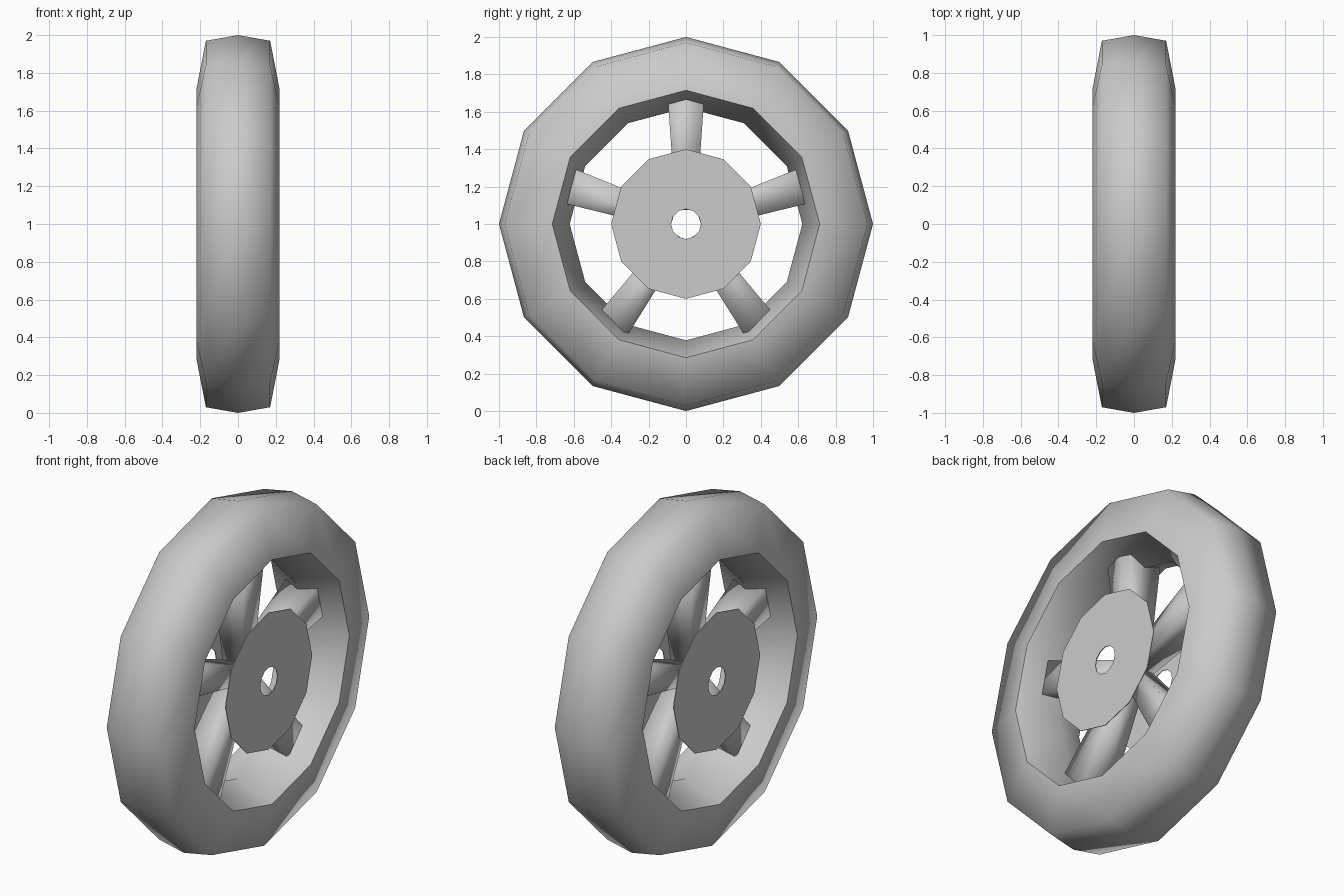
import bpy, bmesh, math
from mathutils import Matrix, Vector

cube = bpy.data.objects.get("Cube")
if cube:
    bpy.data.objects.remove(cube, do_unlink=True)

SIDES = 12
HUB_X = 0.2

grey = bpy.data.materials.new("light_grey")
grey.use_nodes = True
colour = (0.6, 0.6, 0.6, 1)
grey.diffuse_color = colour
grey.node_tree.nodes["Principled BSDF"].inputs["Base Color"].default_value = colour


def finish(name, bm, smooth_angle):
    bmesh.ops.recalc_face_normals(bm, faces=bm.faces)
    mesh = bpy.data.meshes.new(name)
    bm.to_mesh(mesh)
    bm.free()
    mesh.materials.append(grey)
    obj = bpy.data.objects.new(name, mesh)
    bpy.context.collection.objects.link(obj)
    obj.location.z = 1
    bpy.ops.object.select_all(action='DESELECT')
    obj.select_set(True)
    bpy.context.view_layer.objects.active = obj
    if smooth_angle >= 180:
        bpy.ops.object.shade_smooth()
    elif smooth_angle > 0:
        bpy.ops.object.shade_smooth_by_angle(angle=math.radians(smooth_angle))
    return obj


def lathe(name, profile, smooth_angle):
    """Turn a closed (x, radius) profile around the x axis."""
    bm = bmesh.new()
    rings = []
    for i in range(SIDES):
        a = math.tau * i / SIDES
        rings.append([bm.verts.new((x, r * math.sin(a), r * math.cos(a)))
                      for x, r in profile])
    n = len(profile)
    for i in range(SIDES):
        a, b = rings[i], rings[(i + 1) % SIDES]
        for j in range(n):
            k = (j + 1) % n
            bm.faces.new((a[j], a[k], b[k], b[j]))
    return finish(name, bm, smooth_angle)


# Tyre: crowned tread, sloping side walls and a ridged inner face
half = [(0.17, 0.97), (0.22, 0.715)]
profile = [(0, 1.0)] + half + [(0, 0.622)] + [(-x, r) for x, r in reversed(half)]
lathe("tyre", profile, 73)

# Hub plates: thin discs with an axle hole
for name, side in (("left_hub_plate", 1), ("right_hub_plate", -1)):
    outer, inner = side * HUB_X, side * (HUB_X - 0.004)
    lathe(name, [(outer, 0.4), (outer, 0.08), (inner, 0.08), (inner, 0.4)], 0)

# Spokes: square bars that widen from the axle to the tyre
for i in range(5):
    bm = bmesh.new()
    bmesh.ops.create_cube(bm, size=2)
    for v in bm.verts:
        r = 0.7 if v.co.z > 0 else 0.076
        w = 0.05 + 0.07 * r
        v.co = Vector((v.co.x * (w + 0.007), v.co.y * w, r))
    bm.transform(Matrix.Rotation(math.tau * i / 5, 4, 'X'))
    finish(f"spoke_{i + 1}", bm, 180)
